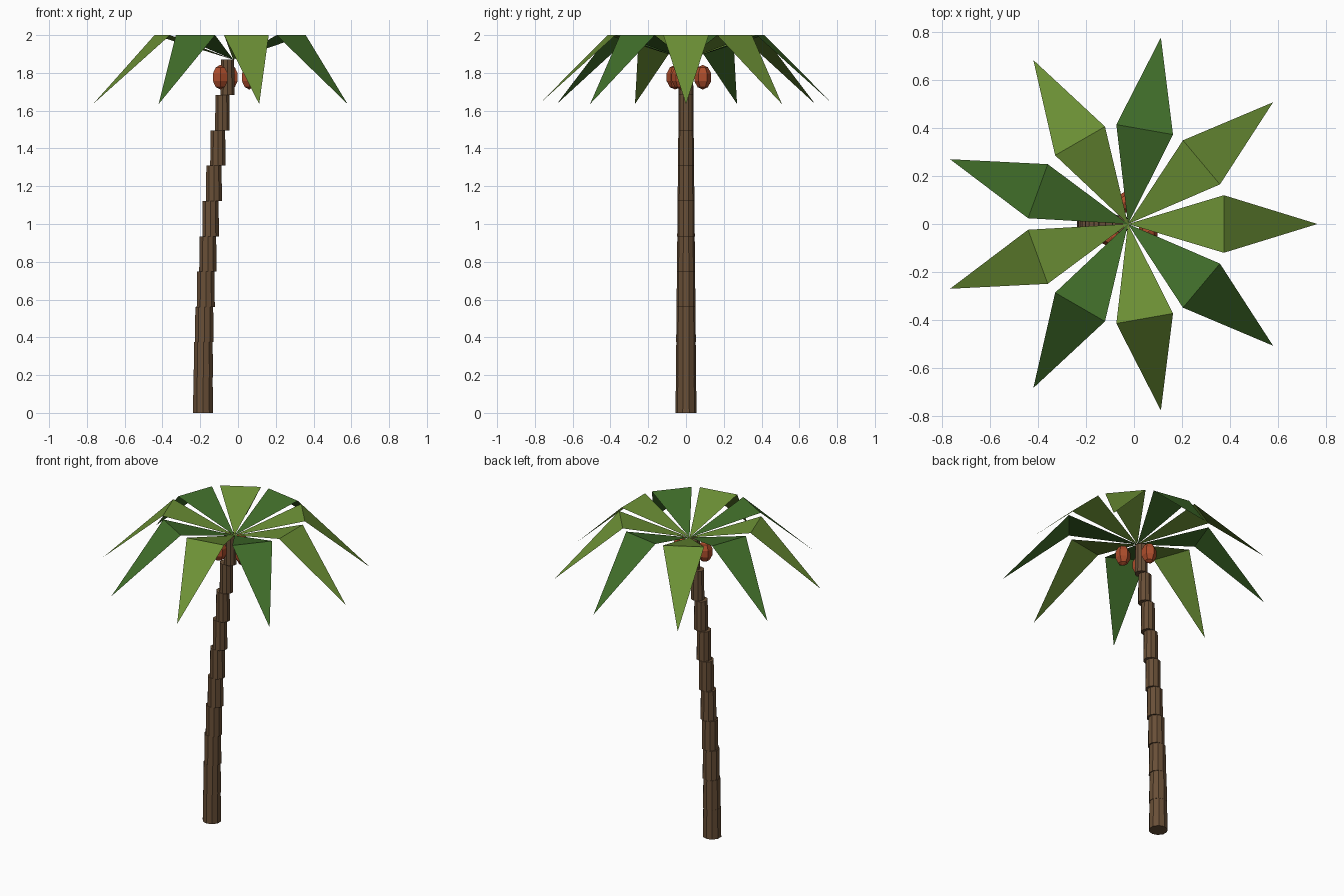
import bpy, bmesh
from math import sin, cos, radians
from mathutils import Matrix, Vector

if "Cube" in bpy.data.objects:
    bpy.data.objects.remove(bpy.data.objects["Cube"])


def material(name, rgb):
    m = bpy.data.materials.new(name)
    m.diffuse_color = (*rgb, 1)
    m.use_nodes = True
    m.node_tree.nodes["Principled BSDF"].inputs["Base Color"].default_value = m.diffuse_color
    return m


def add_object(name, bm, mat):
    mesh = bpy.data.meshes.new(name)
    bm.to_mesh(mesh)
    bm.free()
    mesh.materials.append(mat)
    ob = bpy.data.objects.new(name, mesh)
    bpy.context.collection.objects.link(ob)
    return ob


bark = material("bark", (0.14, 0.078, 0.038))
light_leaf = material("light_leaf", (0.15, 0.28, 0.036))
dark_leaf = material("dark_leaf", (0.052, 0.155, 0.023))
nut = material("nut", (0.42, 0.075, 0.025))

CROWN = Vector((-0.025, 0, 1.87))
N = 10
H = CROWN.z / N

# Trunk: stacked tapered drums following a gentle bend
for i in range(N):
    bm = bmesh.new()
    r = 0.056 - 0.0019 * i
    bmesh.ops.create_cone(bm, cap_ends=True, segments=10, radius1=r,
                          radius2=r * 0.95, depth=H)
    x = -0.185 + 0.16 * (i / N) ** 2
    bm.transform(Matrix.Translation((x, 0, (i + 0.5) * H)))
    add_object(f"trunk_segment_{i + 1}", bm, bark)

# Fronds: folded kite leaves, rising then drooping
for i in range(1, 10):
    bm = bmesh.new()
    base, left, right, tip = [bm.verts.new(p) for p in (
        (0, 0, 0), (0.40, 0.12, 0.13), (0.40, -0.12, 0.13), (0.79, 0, -0.235))]
    bm.faces.new((base, right, left))
    bm.faces.new((left, right, tip))
    bm.transform(Matrix.Translation(CROWN) @ Matrix.Rotation(radians(40 * i), 4, 'Z'))
    add_object(f"frond_{i}", bm, light_leaf if i % 2 else dark_leaf)

# Coconuts: three faceted nuts under the crown
for i in range(3):
    a = radians(100 + 120 * i)
    bm = bmesh.new()
    bmesh.ops.create_uvsphere(bm, u_segments=6, v_segments=5, radius=1)
    bm.transform(Matrix.Translation((CROWN.x + 0.09 * cos(a), 0.09 * sin(a), 1.777))
                 @ Matrix.Diagonal((0.047, 0.047, 0.065, 1)))
    add_object(f"coconut_{i + 1}", bm, nut)
